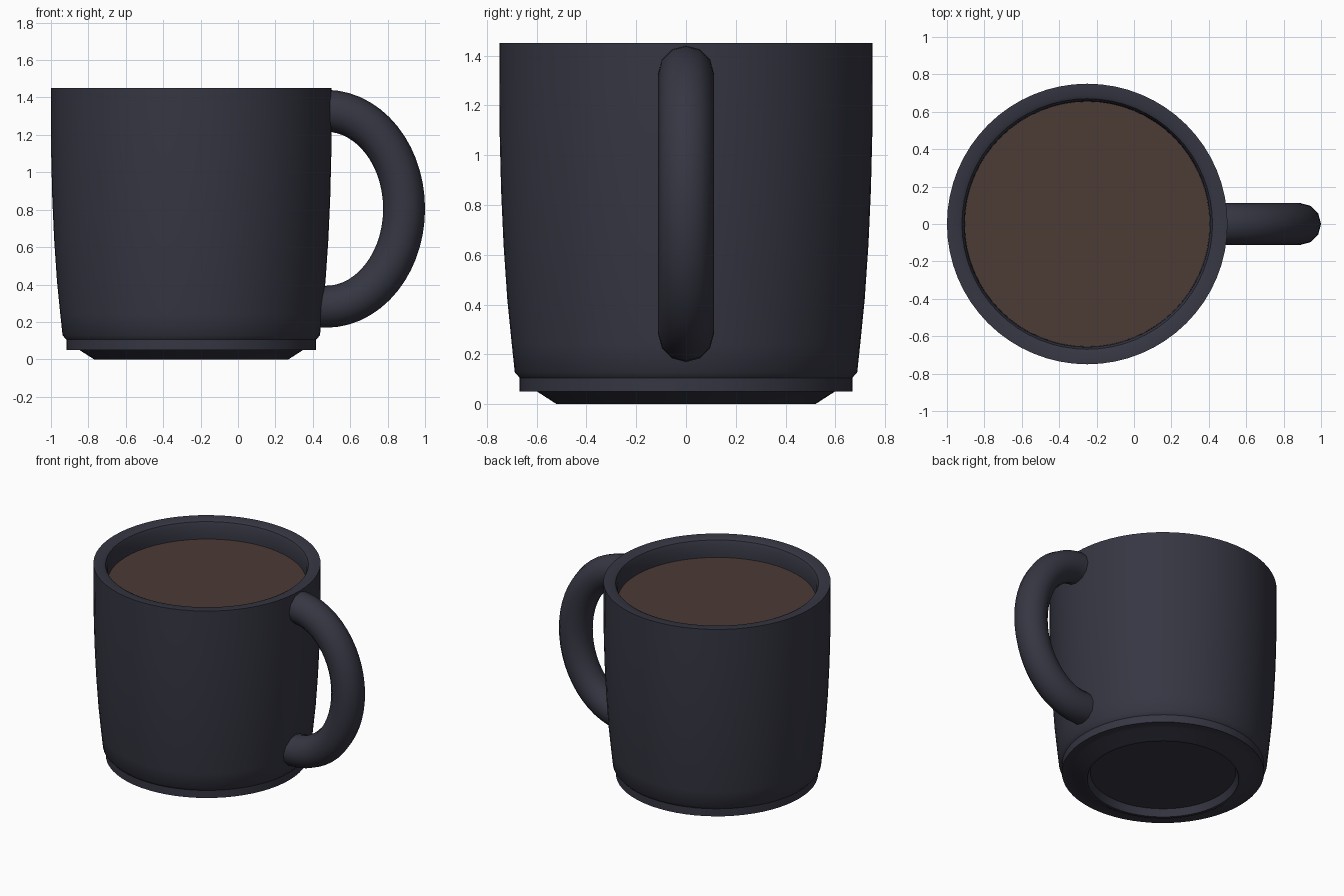
import bpy, bmesh, math

if "Cube" in bpy.data.objects:
    bpy.data.objects.remove(bpy.data.objects["Cube"])

CX = -0.25  # axis of the cup


def material(name, rgb):
    m = bpy.data.materials.new(name)
    m.diffuse_color = (*rgb, 1)
    m.use_nodes = True
    m.node_tree.nodes["Principled BSDF"].inputs["Base Color"].default_value = m.diffuse_color
    return m


def finish(name, bm, mat, angle=35):
    bmesh.ops.recalc_face_normals(bm, faces=bm.faces)
    me = bpy.data.meshes.new(name)
    bm.to_mesh(me)
    bm.free()
    me.materials.append(mat)
    ob = bpy.data.objects.new(name, me)
    bpy.context.collection.objects.link(ob)
    bpy.ops.object.select_all(action='DESELECT')
    bpy.context.view_layer.objects.active = ob
    ob.select_set(True)
    bpy.ops.object.shade_smooth_by_angle(angle=math.radians(angle))
    return ob


def lathe(name, profile, mat, steps=64):
    bm = bmesh.new()
    vs = [bm.verts.new((r, 0, z)) for r, z in profile]
    es = [bm.edges.new(p) for p in zip(vs, vs[1:])]
    bmesh.ops.spin(bm, geom=vs + es, cent=(0, 0, 0), axis=(0, 0, 1),
                   angle=math.tau, steps=steps, use_merge=False)
    bmesh.ops.remove_doubles(bm, verts=bm.verts, dist=1e-4)
    ob = finish(name, bm, mat)
    ob.location.x = CX
    return ob


ceramic = material("dark_glaze", (0.036, 0.037, 0.055))
brown = material("coffee_brown", (0.072, 0.043, 0.036))

# Cup wall with stepped foot, recessed underside, rim and hollow inside
lathe("cup_body", [
    (0, 0.05), (0.48, 0.05), (0.50, 0.0), (0.52, 0.0), (0.598, 0.05),
    (0.668, 0.05), (0.668, 0.105), (0.688, 0.128), (0.70, 0.24),
    (0.718, 0.42), (0.733, 0.64), (0.743, 0.86), (0.749, 1.10),
    (0.75, 1.30), (0.75, 1.45), (0.69, 1.45), (0.67, 1.44),
    (0.658, 1.41), (0.655, 1.34), (0.65, 0.9), (0.60, 0.22), (0.54, 0.16),
    (0, 0.16)], ceramic)

# Coffee surface, its edge tucked into the wall
lathe("coffee", [(0, 1.32), (0.656, 1.32)], brown)

# Handle: round tube swept along half an ellipse, ends sunk into the wall
bm = bmesh.new()
SIDES, STEPS, RAD = 12, 28, 0.112
HX, HZ, A, B = 0.47, 0.805, 0.418, 0.524
path = [(0.43, HZ + B, 0, 1)]
for i in range(STEPS + 1):
    t = math.pi / 2 - math.pi * i / STEPS
    nx, nz = math.cos(t) / A, math.sin(t) / B
    n = math.hypot(nx, nz)
    path.append((HX + A * math.cos(t), HZ + B * math.sin(t), nx / n, nz / n))
path.append((0.43, HZ - B, 0, -1))
rings = []
for x, z, nx, nz in path:
    rings.append([])
    for k in range(SIDES):
        a = math.tau * k / SIDES
        c, s = RAD * math.cos(a), RAD * math.sin(a)
        rings[-1].append(bm.verts.new((x + nx * c, s, z + nz * c)))
for r0, r1 in zip(rings, rings[1:]):
    for k in range(SIDES):
        j = (k + 1) % SIDES
        bm.faces.new((r0[k], r0[j], r1[j], r1[k]))
bm.faces.new(rings[0])
bm.faces.new(rings[-1])
finish("handle", bm, ceramic, 45)
